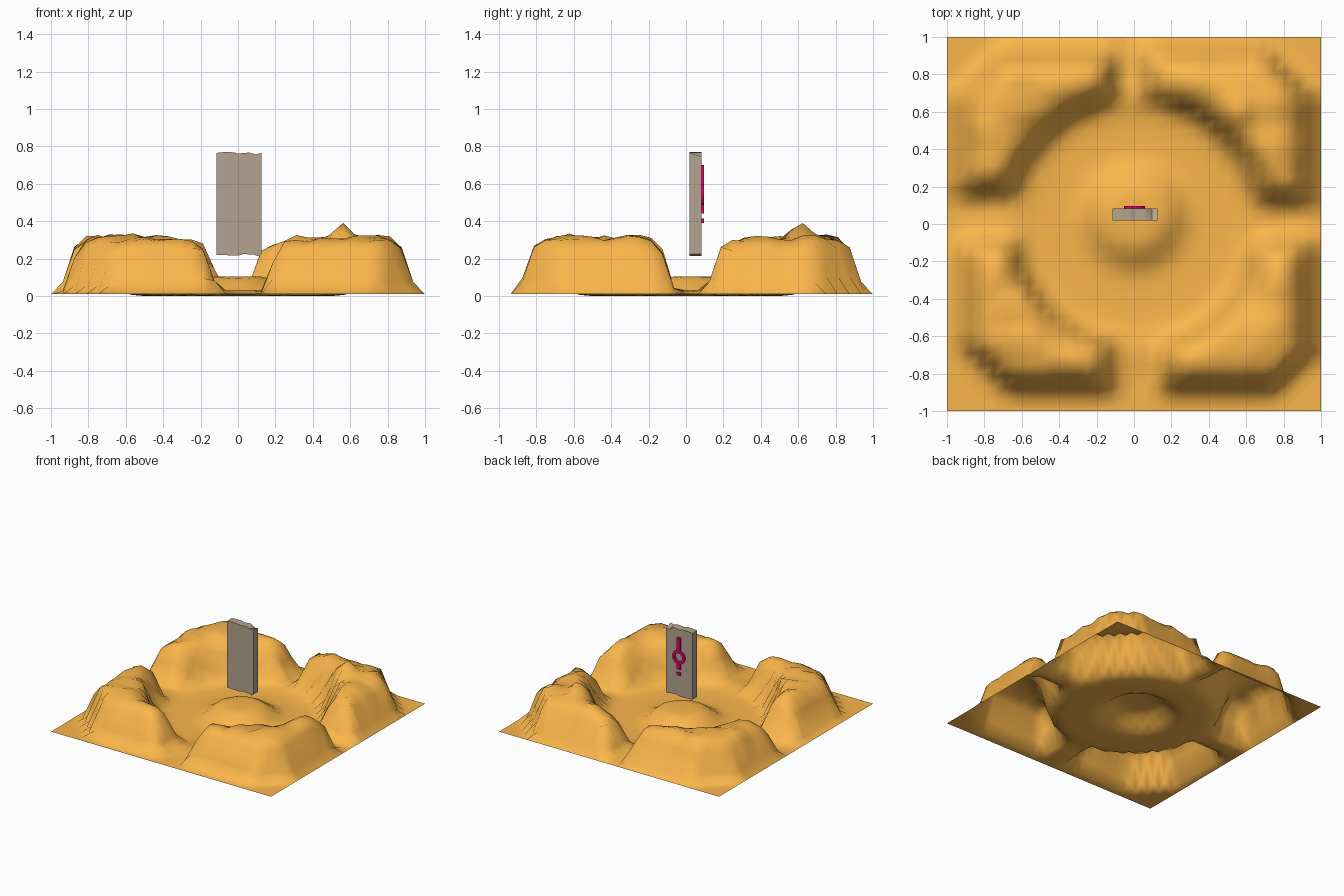
import bpy, bmesh, math
from mathutils import Vector, noise

if "Cube" in bpy.data.objects:
    bpy.data.objects.remove(bpy.data.objects["Cube"])


def material(name, color):
    m = bpy.data.materials.new(name)
    m.diffuse_color = (*color, 1)
    m.use_nodes = True
    m.node_tree.nodes["Principled BSDF"].inputs["Base Color"].default_value = m.diffuse_color
    return m


SAND = material("sand", (0.96, 0.47, 0.07))
STONE = material("stone", (0.46, 0.37, 0.28))
GLOW = material("magenta", (0.80, 0.0, 0.16))


def make_object(name, bm, mat):
    bmesh.ops.recalc_face_normals(bm, faces=bm.faces)
    me = bpy.data.meshes.new(name)
    bm.to_mesh(me)
    bm.free()
    ob = bpy.data.objects.new(name, me)
    bpy.context.collection.objects.link(ob)
    me.materials.append(mat)
    return ob


def curve(points, t):
    """Piecewise linear profile lookup."""
    if t <= points[0][0]:
        return points[0][1]
    for (a, u), (b, v) in zip(points, points[1:]):
        if t <= b:
            return u + (v - u) * (t - a) / (b - a)
    return points[-1][1]


# Dune footprints: x0, x1, y0, y1, corner cut, inner radius
DUNES = [(-0.95, -0.09, 0.14, 0.94, 1.64, 0.65), (0.05, 0.95, 0.11, 0.95, 1.65, 0.65),
         (-0.93, -0.11, -0.895, -0.06, 1.57, 0.62), (0.14, 0.95, -0.895, -0.06, 1.64, 0.64)]
SLOPE = [(-0.03, 0), (0, 0.035), (0.065, 0.235), (0.12, 0.29), (0.18, 0.31), (0.3, 0.32)]
MOUND = [(0.14, 0.104), (0.19, 0.088), (0.27, 0.02), (0.33, 0.0)]
PEAKS = [(0.56, 0.62, 0.06), (-0.56, -0.38, 0.065), (0.5, 0.56, 0.03), (-0.5, -0.44, 0.03)]


def height(x, y):
    r = math.hypot(x, y)
    z = 0.01 * min(1, max(0, (r - 0.5) / 0.2))
    z += 0.02 * math.exp(-((r - 0.68) / 0.08) ** 2)
    z += curve(MOUND, math.hypot(x, y - 0.04))
    for x0, x1, y0, y1, cut, inner in DUNES:
        d = min(x - x0, x1 - x, y - y0, y1 - y,
                (cut - abs(x) - abs(y)) * 0.9, (r - inner) * 1.05)
        # the ends facing the side gaps are trimmed too
        d = min(d, (abs(y) - abs(x) + 0.86) * 0.75)
        h = curve(SLOPE, d)
        if d > 0.06:
            h += 0.035 * noise.noise(Vector((x * 8, y * 8, 1.7)))
            h += sum(a * math.exp(-((x - px) ** 2 + (y - py) ** 2) / 0.004) for px, py, a in PEAKS)
        z = max(z, h)
    return 0.01 if max(abs(x), abs(y)) > 0.99 else z


# Sand sheet with four dunes and a central mound
bm = bmesh.new()
bmesh.ops.create_grid(bm, x_segments=32, y_segments=32, size=1)
for v in bm.verts:
    v.co.z = height(v.co.x, v.co.y)
sand = make_object("sand_terrain", bm, SAND)
for p in sand.data.polygons:
    p.use_smooth = True


def prism(bm, outline, y0, y1):
    """Extrude an x/z outline between two y values."""
    front = [bm.verts.new((x, y0, z)) for x, z in outline]
    back = [bm.verts.new((x, y1, z)) for x, z in outline]
    n = len(outline)
    bm.faces.new(front)
    bm.faces.new(back[::-1])
    for i in range(n):
        j = (i + 1) % n
        bm.faces.new((front[i], back[i], back[j], front[j]))
    return back


# Floating stone slab with broken top and bottom edges
top = [(-0.115, 0.765), (-0.07, 0.77), (-0.02, 0.768), (0.0, 0.762),
       (0.06, 0.767), (0.095, 0.757), (0.125, 0.765)]
bottom = [(0.125, 0.225), (0.11, 0.213), (0.08, 0.222), (0.03, 0.224),
          (0.0, 0.216), (-0.115, 0.22)]
bm = bmesh.new()
back = prism(bm, top + bottom, 0.02, 0.083)
back[5].co.z -= 0.015
back[6].co.z -= 0.02
bmesh.ops.triangulate(bm, faces=bm.faces)
make_object("stone_slab", bm, STONE)

# Glowing rune on the back: two bars, a ring and a dot
bm = bmesh.new()
for z0, z1 in ((0.592, 0.70), (0.44, 0.49), (0.39, 0.415)):
    prism(bm, [(-0.012, z0), (0.018, z0), (0.018, z1), (-0.012, z1)], 0.078, 0.095)
rings = []
for rad, y in ((0.057, 0.078), (0.057, 0.095), (0.034, 0.095), (0.034, 0.078)):
    rings.append([bm.verts.new((0.003 + rad * math.cos(a * math.tau / 16), y,
                                0.54 + rad * math.sin(a * math.tau / 16))) for a in range(16)])
for k in range(4):
    p, q = rings[k], rings[(k + 1) % 4]
    for i in range(16):
        j = (i + 1) % 16
        bm.faces.new((p[i], p[j], q[j], q[i]))
make_object("slab_rune", bm, GLOW)
